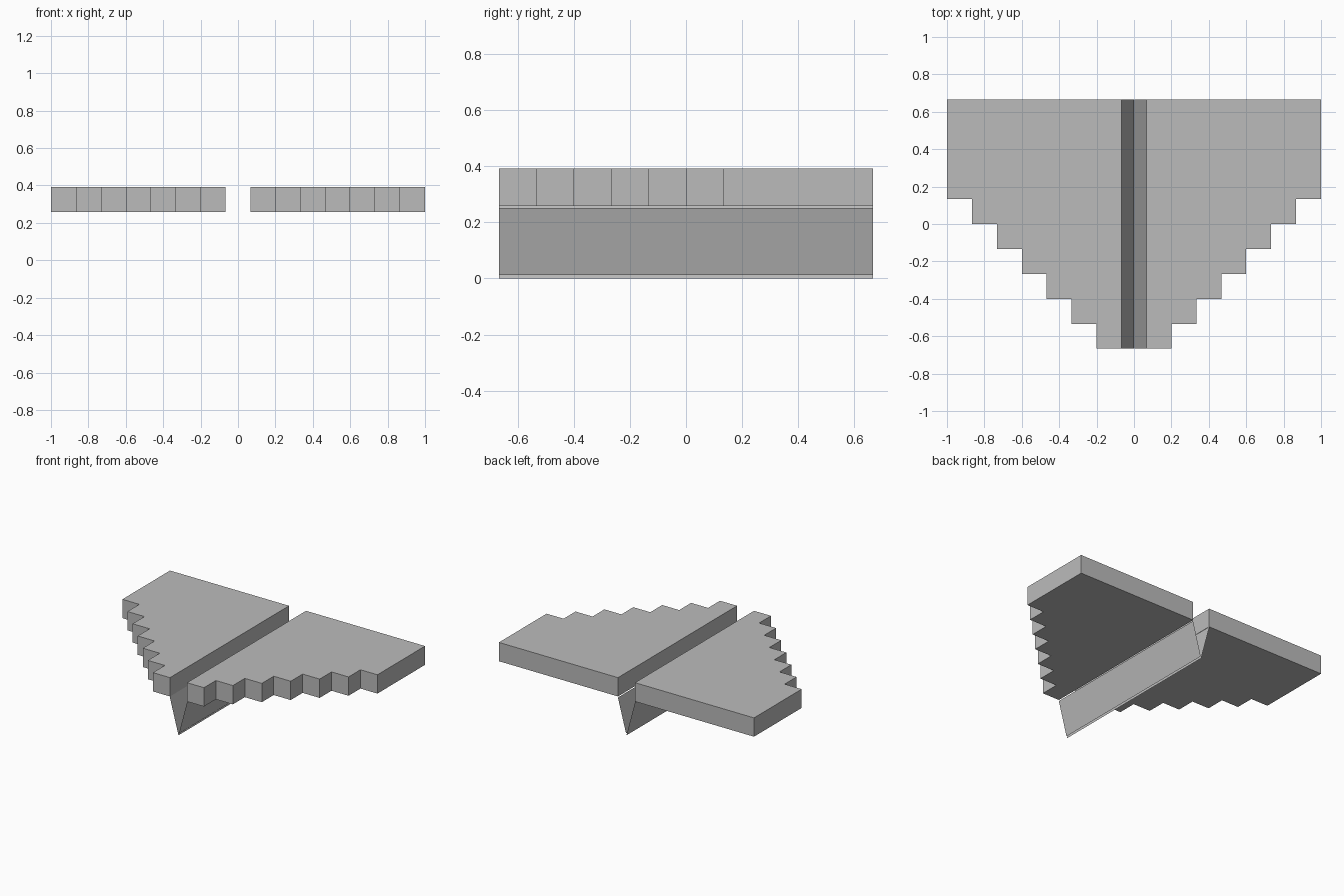
import bpy, bmesh, math

if "Cube" in bpy.data.objects:
    bpy.data.objects.remove(bpy.data.objects["Cube"])

U = 2 / 15            # block size
Z0 = 2 * U * math.cos(math.radians(15))   # underside of the wings

grey = bpy.data.materials.new("light grey")
grey.diffuse_color = (0.5, 0.5, 0.5, 1)
grey.use_nodes = True
grey.node_tree.nodes["Principled BSDF"].inputs["Base Color"].default_value = grey.diffuse_color


def make_object(name, bm):
    mesh = bpy.data.meshes.new(name)
    bm.to_mesh(mesh)
    bm.free()
    mesh.materials.append(grey)
    obj = bpy.data.objects.new(name, mesh)
    bpy.context.collection.objects.link(obj)
    return obj


def wing(name, side):
    # Stepped outline: straight inner and rear edges, staircase leading edge
    pts = [(0.5 * U, 5 * U), (0.5 * U, -5 * U)]
    for i in range(7):
        x = (1.5 + i) * U
        pts += [(x, (i - 5) * U), (x, (i - 4) * U)]
    pts[-1] = (7.5 * U, 5 * U)
    bm = bmesh.new()
    face = bm.faces.new([bm.verts.new((side * x, y, Z0)) for x, y in pts])
    ext = bmesh.ops.extrude_face_region(bm, geom=[face])
    top = [v for v in ext["geom"] if isinstance(v, bmesh.types.BMVert)]
    bmesh.ops.translate(bm, verts=top, vec=(0, 0, U))
    bmesh.ops.recalc_face_normals(bm, faces=bm.faces)
    return make_object(name, bm)


def keel_sheet(name, side, start, end):
    # Thin sheet leaning 15 degrees outwards from the bottom crease
    s, c = math.sin(math.radians(15)), math.cos(math.radians(15))
    bm = bmesh.new()
    corners = [(start, -5 * U), (start, 5 * U), (end, 5 * U), (end, -5 * U)]
    if side > 0:
        corners.reverse()
    face = bm.faces.new([bm.verts.new((side * d * s, y, d * c)) for d, y in corners])
    # Outer side faces away from the centre line
    face.normal_update()
    if face.normal.x * side < 0:
        face.normal_flip()
    return make_object(name, bm)


wing("left_wing", -1)
wing("right_wing", 1)
keel_sheet("left_keel_sheet", -1, 0, 2 * U)
keel_sheet("right_keel_sheet", 1, 0.0135, 0.259)
